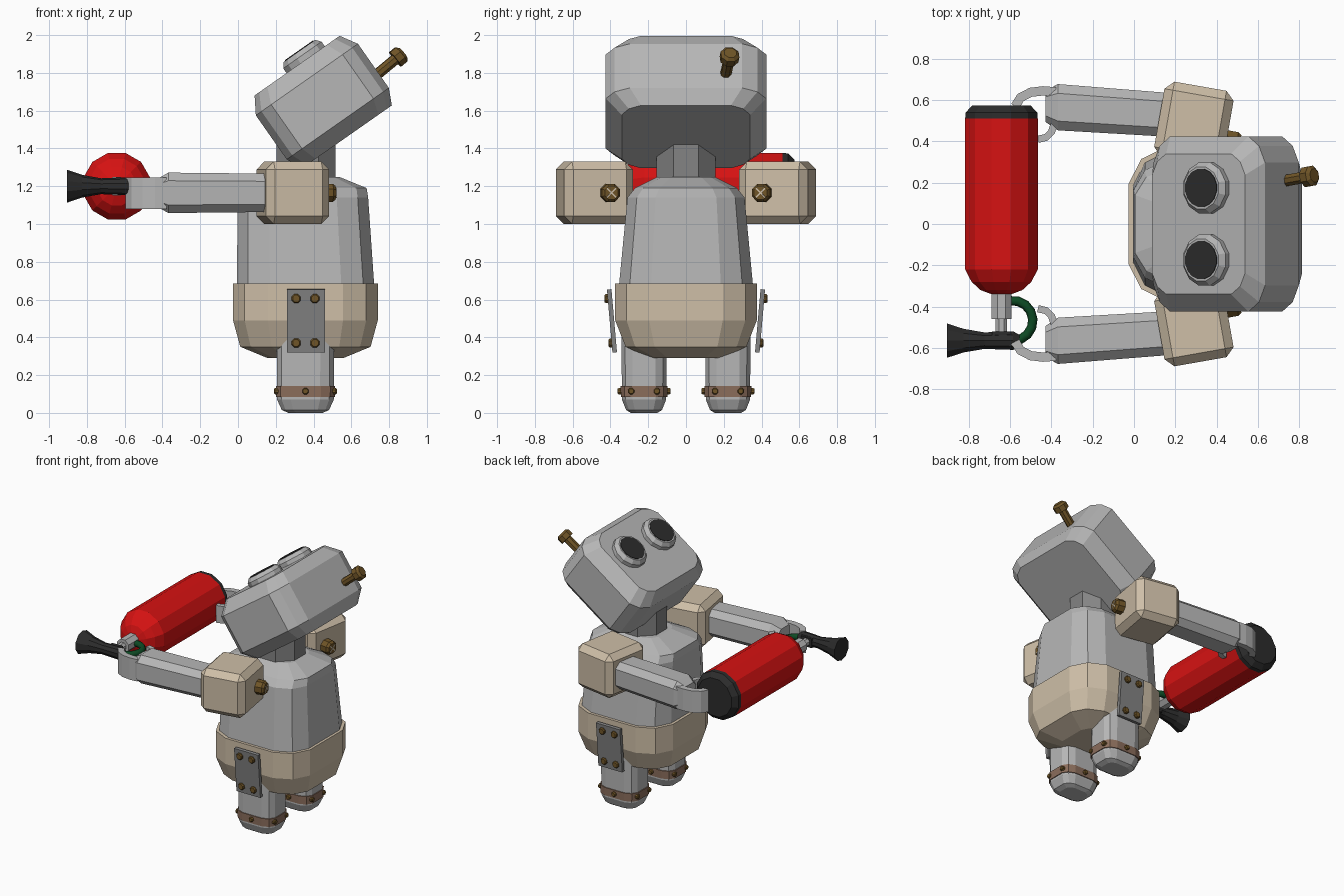
import bpy, bmesh, math
from mathutils import Matrix, Vector

if "Cube" in bpy.data.objects:
    bpy.data.objects.remove(bpy.data.objects["Cube"], do_unlink=True)


def material(name, *rgb):
    m = bpy.data.materials.new(name)
    m.use_nodes = True
    m.diffuse_color = (*rgb, 1)
    m.node_tree.nodes["Principled BSDF"].inputs["Base Color"].default_value = (*rgb, 1)
    return m


GREY = material("light grey metal", .47, .47, .47)
DARK = material("dark grey metal", .23, .23, .23)
TAN = material("tan metal", .62, .52, .39)
RED = material("red paint", .68, .006, .006)
BLACK = material("black rubber", .025, .025, .025)
GREEN = material("green hose", .004, .07, .018)
BRASS = material("old brass", .16, .09, .02)
BROWN = material("brown strap", .26, .155, .107)


def finish(name, bm, mat, matrix=Matrix()):
    bmesh.ops.recalc_face_normals(bm, faces=bm.faces)
    mesh = bpy.data.meshes.new(name)
    bm.to_mesh(mesh)
    bm.free()
    mesh.materials.append(mat)
    ob = bpy.data.objects.new(name, mesh)
    ob.matrix_world = matrix
    bpy.context.collection.objects.link(ob)
    return ob


def skin(name, rings, mat, matrix=Matrix()):
    """Bridge equal rings of points and cap both ends."""
    bm = bmesh.new()
    vs = [[bm.verts.new(p) for p in ring] for ring in rings]
    n = len(vs[0])
    for low, high in zip(vs, vs[1:]):
        for i in range(n):
            j = (i + 1) % n
            bm.faces.new((low[i], low[j], high[j], high[i]))
    bm.faces.new(vs[0][::-1])
    bm.faces.new(vs[-1])
    return finish(name, bm, mat, matrix)


def soft_ring(z, cx, cy, a, b, k=.52, c=.84):
    """Rounded rectangle with one corner point between each pair of flats."""
    q = [(a, k * b), (c * a, c * b), (k * a, b)]
    pts = q + [(-x, y) for x, y in q[::-1]]
    pts += [(-x, -y) for x, y in pts]
    return [(cx + x, cy + y, z) for x, y in pts]


def soft_loft(name, rings, mat, matrix=Matrix(), **kw):
    return skin(name, [soft_ring(*r, **kw) for r in rings], mat, matrix)


def lathe(name, start, direction, profile, mat, n=12):
    """Profile of (distance, radius) turned round a direction."""
    rot = Vector(direction).to_track_quat('Z', 'Y').to_matrix().to_4x4()
    rings = [[(r * math.cos((i + .5) * math.tau / n), r * math.sin((i + .5) * math.tau / n), d)
              for i in range(n)] for d, r in profile]
    return skin(name, rings, mat, Matrix.Translation(start) @ rot)


def box(name, centre, size, mat, rot=Matrix(), bevel=0):
    bm = bmesh.new()
    bmesh.ops.create_cube(bm, size=1, matrix=Matrix.Diagonal((*size, 1)))
    if bevel:
        bmesh.ops.bevel(bm, geom=bm.edges[:], offset=bevel, segments=1, affect='EDGES')
    return finish(name, bm, mat, Matrix.Translation(centre) @ rot)


def ribbon(name, path, width, z0, z1, mat):
    """Upright bent strip following a path in plan."""
    pts = [Vector(p) for p in path]
    rings = []
    for i, p in enumerate(pts):
        t = (pts[min(i + 1, len(pts) - 1)] - pts[max(i - 1, 0)]).normalized()
        o = Vector((-t.y, t.x)) * width / 2
        rings.append([(*(p + o), z0), (*(p - o), z0), (*(p - o), z1), (*(p + o), z1)])
    return skin(name, rings, mat)


def bolt(name, pos, direction, r, h, n=8):
    return lathe(name, pos, direction, [(-h, r), (h * .6, r), (h, r * .75)], BRASS, n)


# Torso, belt and neck
soft_loft("torso", [(.62, .36, 0, .365, .36), (1.14, .343, 0, .346, .31),
                    (1.19, .343, 0, .338, .27), (1.25, .355, 0, .18, .15)], GREY)
soft_loft("hip_belt", [(.29, .357, 0, .2, .19), (.35, .357, 0, .345, .32),
                       (.49, .357, 0, .383, .375), (.685, .357, 0, .383, .375)], TAN)
lathe("neck", (.36, 0, 1.2), (0, 0, 1), [(0, .17), (.27, .17)], DARK, 8)

# Head, tipped back, with two round eyes
head_mat = Matrix.Translation((.445, 0, 1.65)) @ Matrix.Rotation(math.radians(-35), 4, 'Y')
soft_loft("head", [(-.23, 0, 0, .29, .34), (-.145, 0, 0, .33, .425),
                   (.14, 0, 0, .33, .425), (.23, 0, 0, .275, .34)], GREY, head_mat, k=.7, c=.89)
up = head_mat.to_3x3() @ Vector((0, 0, 1))
for s, side in ((-1, "right"), (1, "left")):
    eye = head_mat @ Vector((.055, s * .175, .2))
    lathe(f"{side}_eye_rim", eye, up, [(0, .128), (.06, .128), (.087, .105)], GREY)
    lathe(f"{side}_eye_lens", eye + up * .085, up, [(0, .094), (.006, .094)], BLACK, 16)

# Bolt in the side of the head
lathe("head_bolt", (.68, .2, 1.745), (.77, .14, .64),
      [(0, .03), (.2, .03), (.2, .052), (.24, .052), (.255, .035)], BRASS, 8)

for s, side in ((-1, "right"), (1, "left")):
    # Leg with a studded ankle strap
    y = s * .222
    soft_loft(f"{side}_leg", [(0, .357, y, .09, .07), (.015, .357, y, .125, .095),
                              (.07, .357, y, .15, .117), (.42, .357, y, .152, .12)], GREY)
    soft_loft(f"{side}_ankle_strap", [(.083, .357, y, .156, .123), (.143, .357, y, .157, .124)], BROWN)
    for d in (-1, 1):
        bolt(f"{side}_strap_side_stud", (.357, y + d * .125, .115), (0, d, 0), .018, .016)
        for e in (-1, 1):
            bolt(f"{side}_strap_end_stud", (.357 + d * .152, y + e * .068, .115), (d, 0, 0), .018, .014)

    # Leaning hip plate with four screws
    tilt = Matrix.Rotation(-s * math.radians(5), 4, 'X')
    box(f"{side}_hip_plate", (.36, s * .392, .487), (.2, .024, .335), DARK, tilt)
    for x in (.308, .407):
        for z, off in ((.605, .412), (.37, .39)):
            bolt(f"{side}_plate_screw", (x, s * off, z), (0, s, 0), .026, .02)

    # Shoulder block with a cross-head bolt at the back
    turn = Matrix.Rotation(-s * math.radians(10), 4, 'Z')
    box(f"{side}_shoulder", (.29, s * .485, 1.165), (.34, .37, .33), TAN, turn, .042)
    out = turn.to_3x3() @ Vector((1, 0, 0))
    spot = Vector((.455, s * .405, 1.165))
    bolt(f"{side}_shoulder_bolt", spot + out * .02, out, .052, .04)
    for a in (45, -45):
        box(f"{side}_bolt_slot", spot + out * .06, (.006, .07, .007), TAN,
            turn @ Matrix.Rotation(math.radians(a), 4, 'X'))

    # Arm reaching forward, slightly outward
    h, w = .107, .112
    arm = Vector((-.58, s * .04, 0)).normalized()
    rings = []
    for d, f in ((0, .95), (.52, 1), (.58, .68)):
        c = Vector((.15, s * .53, 1.165)) + arm * d
        rings.append([(c.x, c.y + u * w * f, c.z + v * h * f) for u, v in
                      ((1, .6), (.6, 1), (-.6, 1), (-1, .6), (-1, -.6), (-.6, -1), (.6, -1), (1, -.6))])
    skin(f"{side}_arm", rings, GREY)

    # Hooked fingers and thumb
    ribbon(f"{side}_fingers", [(-.38, s * .64), (-.44, s * .645), (-.5, s * .638),
                               (-.55, s * .612), (-.575, s * .57)], .045, 1.08, 1.245, GREY)
    ribbon(f"{side}_thumb", [(-.38, s * .5), (-.4, s * .445), (-.425, s * .42),
                             (-.465, s * .41)], .035, 1.1, 1.23, GREY)

# Fire extinguisher held across the hands
cx, cz = -.642, 1.2
lathe("extinguisher_tank", (cx, .51, cz), (0, -1, 0),
      [(0, .182), (.73, .182), (.79, .15), (.83, .105), (.85, .05)], RED)
lathe("extinguisher_base", (cx, .51, cz), (0, 1, 0), [(0, .182), (.03, .18), (.065, .145)], BLACK)
lathe("extinguisher_collar", (cx, -.32, cz), (0, -1, 0), [(0, .053), (.14, .053)], GREY, 8)
lathe("extinguisher_valve", (cx, -.44, cz), (0, -1, 0), [(0, .03), (.12, .03)], GREY, 8)
box("valve_block", (cx, -.545, cz), (.09, .05, .07), BLACK)
lathe("nozzle_horn", (-.905, -.565, cz), (1, 0, 0),
      [(0, .087), (.08, .06), (.18, .042), (.32, .047), (.35, .03)], BLACK, 10)

# Curved hose from the collar to the horn
curve = bpy.data.curves.new("hose", 'CURVE')
curve.dimensions = '3D'
curve.bevel_depth = .023
curve.bevel_resolution = 1
curve.use_fill_caps = True
spline = curve.splines.new('POLY')
spline.points.add(8)
for i, p in enumerate(spline.points):
    a = math.radians(100 - i * 24)
    p.co = (-.585 + .095 * math.cos(a), -.468 + .097 * math.sin(a), cz, 1)
curve.materials.append(GREEN)
bpy.context.collection.objects.link(bpy.data.objects.new("hose", curve))
